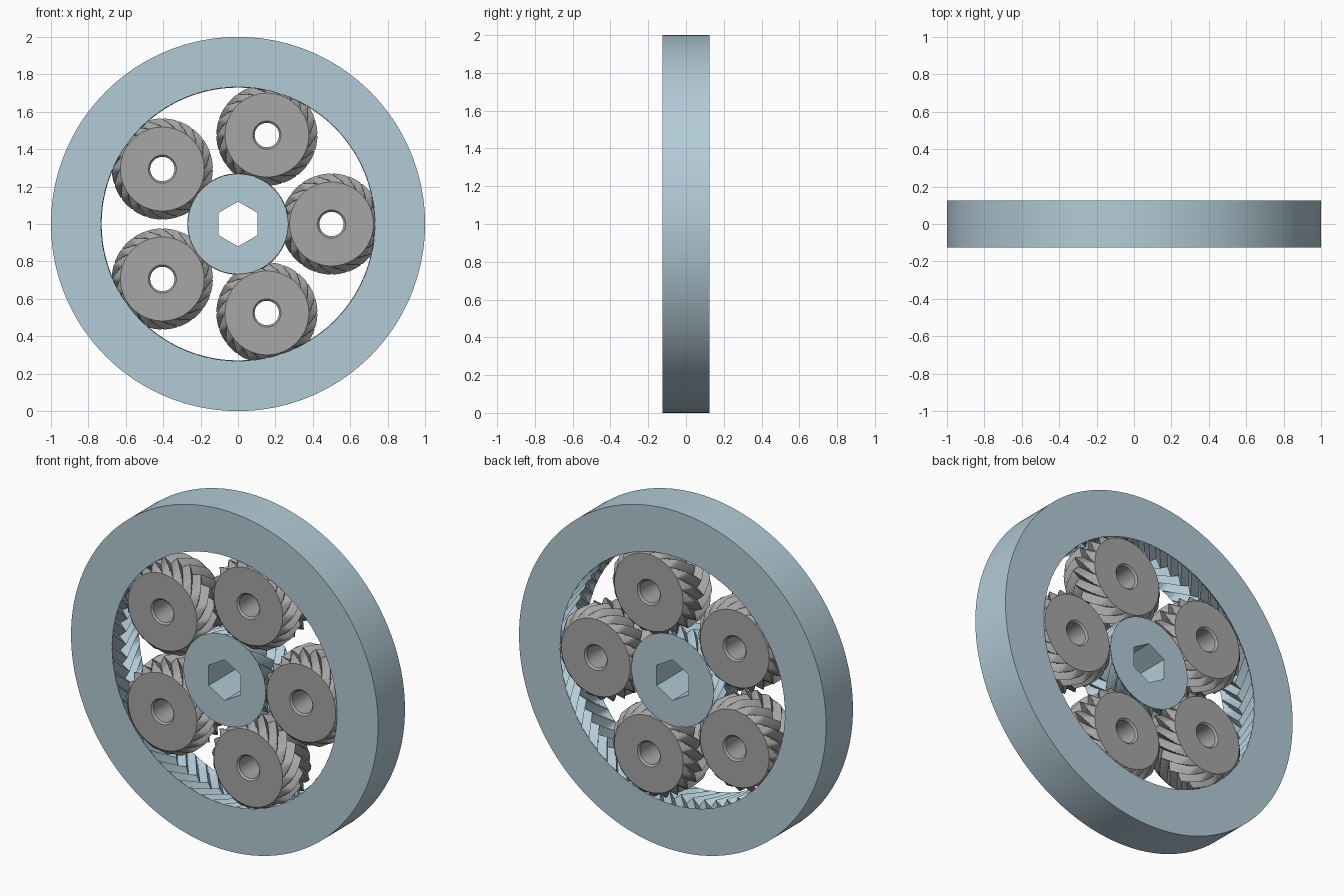
import bpy
import bmesh
from math import cos, sin, pi, radians

if "Cube" in bpy.data.objects:
    bpy.data.objects.remove(bpy.data.objects["Cube"])

HALF = 0.125        # half the gear width
LAYERS = 24         # slices across the width
STEPS = 12          # points around one tooth
TOOTH = 0.021       # tooth height above and below the pitch circle
TWIST = 0.45        # herringbone turn of a planet at mid width
ORBIT = 0.5         # distance of the planets from the axis
AXIS_Z = 1.0


def material(name, rgb):
    mat = bpy.data.materials.new(name)
    mat.use_nodes = True
    colour = (*rgb, 1)
    mat.diffuse_color = colour
    node = next(n for n in mat.node_tree.nodes if n.type == "BSDF_PRINCIPLED")
    node.inputs["Base Color"].default_value = colour
    node.inputs["Roughness"].default_value = 0.6
    return mat


def tooth_wave(i):
    """Triangle wave, -1 in the middle of a gap and +1 on a tip."""
    phase = (i % STEPS) / STEPS
    return 1 - 4 * abs(phase - 0.5)


def toothed_rings(teeth, pitch, sign, twist, limit):
    """Herringbone surface from front to back, trimmed by limit(radius, depth)."""
    count = teeth * STEPS
    rings = []
    for k in range(LAYERS + 1):
        y = HALF * (2 * k / LAYERS - 1)
        depth = HALF - abs(y)
        turn = twist * depth / HALF
        ring = []
        for i in range(count):
            r = limit(pitch + sign * TOOTH * tooth_wave(i), depth)
            a = 2 * pi * i / count + turn
            ring.append((r * cos(a), y, r * sin(a)))
        rings.append(ring)
    return rings


def plain_rings(count, profile, shape=lambda a: 1):
    """Untoothed surface from back to front; profile lists (y, radius)."""
    angles = [2 * pi * i / count for i in range(count)]
    return [[(r * shape(a) * cos(a), y, r * shape(a) * sin(a)) for a in angles]
            for y, r in profile]


def build(name, rings, mat, x=0, z=AXIS_Z):
    """Close the stack of rings into a solid band."""
    bm = bmesh.new()
    loops = [[bm.verts.new(p) for p in ring] for ring in rings]
    for k, a in enumerate(loops):
        b = loops[(k + 1) % len(loops)]
        for i in range(len(a)):
            j = (i + 1) % len(a)
            bm.faces.new((a[i], a[j], b[j], b[i]))
    bmesh.ops.recalc_face_normals(bm, faces=bm.faces)
    mesh = bpy.data.meshes.new(name)
    bm.to_mesh(mesh)
    bm.free()
    mesh.materials.append(mat)
    obj = bpy.data.objects.new(name, mesh)
    obj.location = (x, 0, z)
    bpy.context.collection.objects.link(obj)
    bpy.ops.object.select_all(action="DESELECT")
    obj.select_set(True)
    bpy.context.view_layer.objects.active = obj
    bpy.ops.object.shade_smooth_by_angle(angle=radians(25))
    return obj


blue = material("pale steel blue", (0.45, 0.60, 0.68))
grey = material("mid grey", (0.38, 0.38, 0.38))

# Outer ring: inward teeth hidden behind closed rims
ring_teeth = 60
build("outer_ring",
      toothed_rings(ring_teeth, 0.75, 1, TWIST / 3,
                    lambda r, d: min(r, 0.732 + d))
      + plain_rings(ring_teeth * STEPS, [(HALF, 1), (-HALF, 1)]),
      blue)

# Sun gear: flared ends and a hexagonal socket with a corner at the top
sun_teeth = 20


def hexagon(a):
    return cos(pi / 6) / cos((a - pi / 6) % (pi / 3) - pi / 6)


build("sun_gear",
      toothed_rings(sun_teeth, 0.25, -1, -TWIST,
                    lambda r, d: max(r, 0.268 - d))
      + plain_rings(sun_teeth * STEPS, [(HALF, 0.12), (-HALF, 0.12)], hexagon),
      blue)

# Planet gears: bevelled tooth ends and a round bore with bevelled mouths
lip = HALF - 0.01
bore = [(HALF, 0.075), (lip, 0.065), (-lip, 0.065), (-HALF, 0.075)]
planet = build("planet_gear_1",
               toothed_rings(20, 0.249, 1, TWIST,
                             lambda r, d: min(r, 0.224 + d))
               + plain_rings(20 * STEPS, bore),
               grey, x=ORBIT)
for n in range(1, 5):
    angle = radians(72 * n)
    copy = planet.copy()
    copy.name = f"planet_gear_{n + 1}"
    copy.location = (ORBIT * cos(angle), 0, AXIS_Z + ORBIT * sin(angle))
    bpy.context.collection.objects.link(copy)
